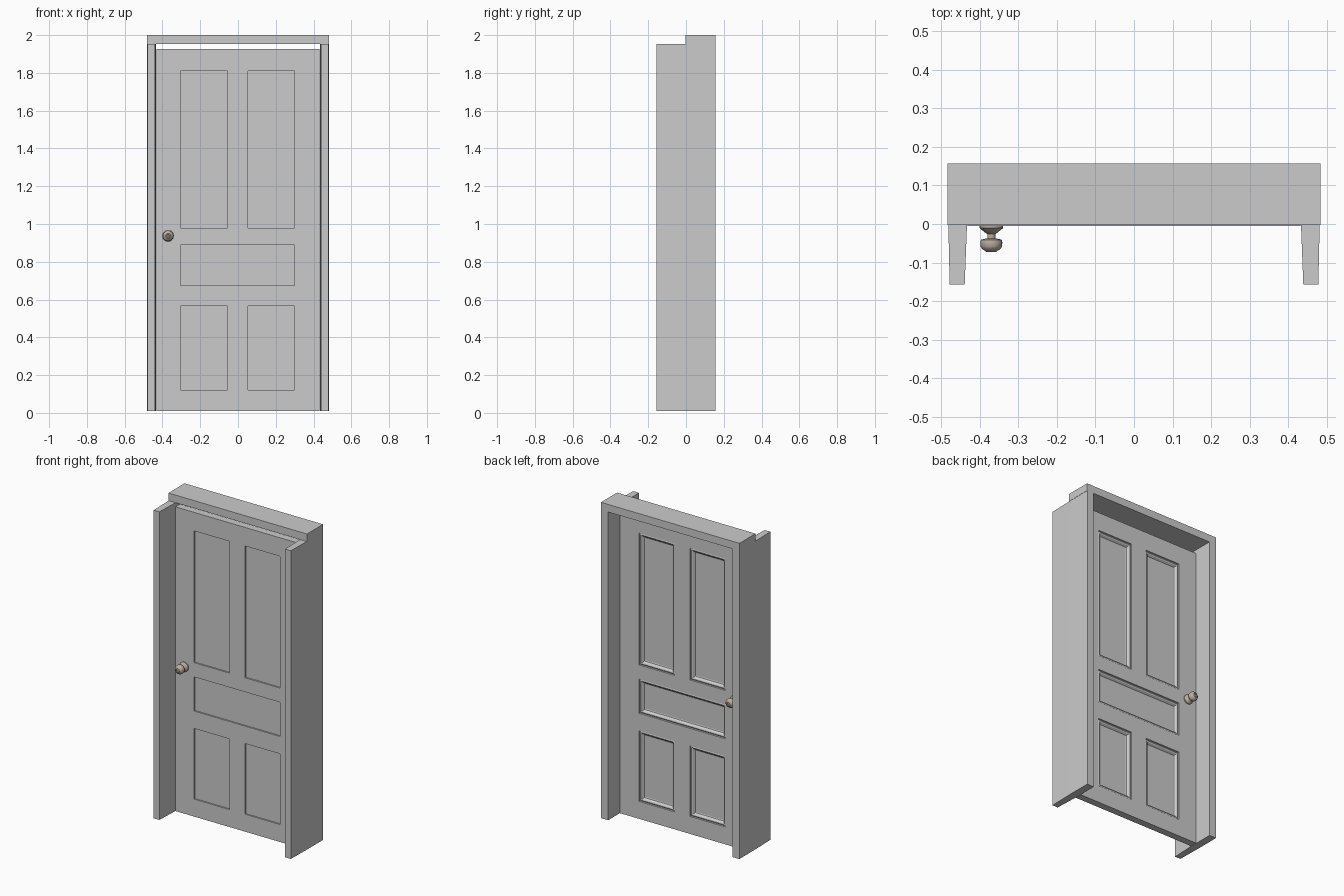
import bpy, bmesh, math

if "Cube" in bpy.data.objects:
    bpy.data.objects.remove(bpy.data.objects["Cube"])


def finish(bm, name, mat=None, smooth=None):
    bmesh.ops.remove_doubles(bm, verts=bm.verts, dist=1e-5)
    bmesh.ops.recalc_face_normals(bm, faces=bm.faces)
    me = bpy.data.meshes.new(name)
    bm.to_mesh(me)
    bm.free()
    ob = bpy.data.objects.new(name, me)
    bpy.context.collection.objects.link(ob)
    if mat:
        me.materials.append(mat)
    if smooth:
        bpy.ops.object.select_all(action='DESELECT')
        bpy.context.view_layer.objects.active = ob
        ob.select_set(True)
        bpy.ops.object.shade_smooth_by_angle(angle=math.radians(smooth))
    return ob


def prism(name, outline, z0, z1):
    bm = bmesh.new()
    f = bm.faces.new([bm.verts.new((x, y, z0)) for x, y in outline])
    ext = bmesh.ops.extrude_face_region(bm, geom=[f])['geom']
    bmesh.ops.translate(bm, vec=(0, 0, z1 - z0),
                        verts=[v for v in ext if isinstance(v, bmesh.types.BMVert)])
    return finish(bm, name)


# frame: side jambs (front half tapers slightly) and the lintel
BOTTOM = 0.01
for side, s in (("left", -1), ("right", 1)):
    prism(side + "_jamb", [(s * x, y) for x, y in
          [(.478, -.157), (.4815, 0), (.4815, .157), (.433, .157), (.433, 0), (.439, -.157)]],
          BOTTOM, 1.952)
prism("lintel", [(-.483, -.003), (.483, -.003), (.483, .157), (-.483, .157)], 1.952, 2.0)

# door leaf: stile and rail grid with panels stepped in on both faces
XS = [-.432, -.304, -.056, .052, .298, .432]
ZS = [BOTTOM, .12, .565, .675, .89, .98, 1.81, 1.927]
FRONT, BACK = -.005, .04
PANELS = [(1, 2, 1, 2), (3, 4, 1, 2), (1, 4, 3, 4), (1, 2, 5, 6), (3, 4, 5, 6)]
FRONT_STEPS = [(0, 0), (0, .009)]
BACK_STEPS = [(0, 0), (.002, .007), (.009, .004), (.016, .007), (.024, .018), (.03, .02)]

bm = bmesh.new()


def ring(x0, x1, z0, z1, y):
    return [bm.verts.new(p) for p in ((x0, y, z0), (x1, y, z0), (x1, y, z1), (x0, y, z1))]


def bridge(a, b):
    for i in range(4):
        j = (i + 1) % 4
        bm.faces.new((a[i], a[j], b[j], b[i]))


for y, d, steps in ((FRONT, 1, FRONT_STEPS), (BACK, -1, BACK_STEPS)):
    for i in range(len(XS) - 1):
        for k in range(len(ZS) - 1):
            if not any(a <= i < b and c <= k < e for a, b, c, e in PANELS):
                bm.faces.new(ring(XS[i], XS[i + 1], ZS[k], ZS[k + 1], y))
    for a, b, c, e in PANELS:
        rings = [ring(XS[a] + t, XS[b] - t, ZS[c] + t, ZS[e] - t, y + d * dep)
                 for t, dep in steps]
        for r, q in zip(rings, rings[1:]):
            bridge(r, q)
        bm.faces.new(rings[-1])
# outer edges of the leaf
for i in range(len(XS) - 1):
    for z in (ZS[0], ZS[-1]):
        bm.faces.new([bm.verts.new(p) for p in ((XS[i], FRONT, z), (XS[i + 1], FRONT, z),
                                                (XS[i + 1], BACK, z), (XS[i], BACK, z))])
for k in range(len(ZS) - 1):
    for x in (XS[0], XS[-1]):
        bm.faces.new([bm.verts.new(p) for p in ((x, FRONT, ZS[k]), (x, FRONT, ZS[k + 1]),
                                                (x, BACK, ZS[k + 1]), (x, BACK, ZS[k]))])
finish(bm, "door_leaf")

# turned knobs, one on each face: (radius, distance from the leaf)
brass = bpy.data.materials.new("knob_metal")
brass.diffuse_color = (.5, .42, .36, 1)
brass.use_nodes = True
brass.node_tree.nodes["Principled BSDF"].inputs["Base Color"].default_value = brass.diffuse_color
PROFILE = [(0, 0), (.03, 0), (.03, .006), (.024, .011), (.015, .018), (.0105, .021), (.0105, .032),
           (.02, .034), (.027, .036), (.0285, .042), (.028, .053), (.024, .06), (.017, .064),
           (.013, .068), (.008, .068), (.006, .065), (0, .065)]
SIDES = 24
for name, y, d in (("front_knob", FRONT, -1), ("back_knob", BACK, 1)):
    bm = bmesh.new()
    vs = [bm.verts.new((-.37 + r, y + d * h, .937)) for r, h in PROFILE]
    es = [bm.edges.new(p) for p in zip(vs, vs[1:])]
    bmesh.ops.spin(bm, geom=vs + es, cent=(-.37, y, .937), axis=(0, 1, 0),
                   angle=2 * math.pi, steps=SIDES)
    finish(bm, name, brass, 35)
